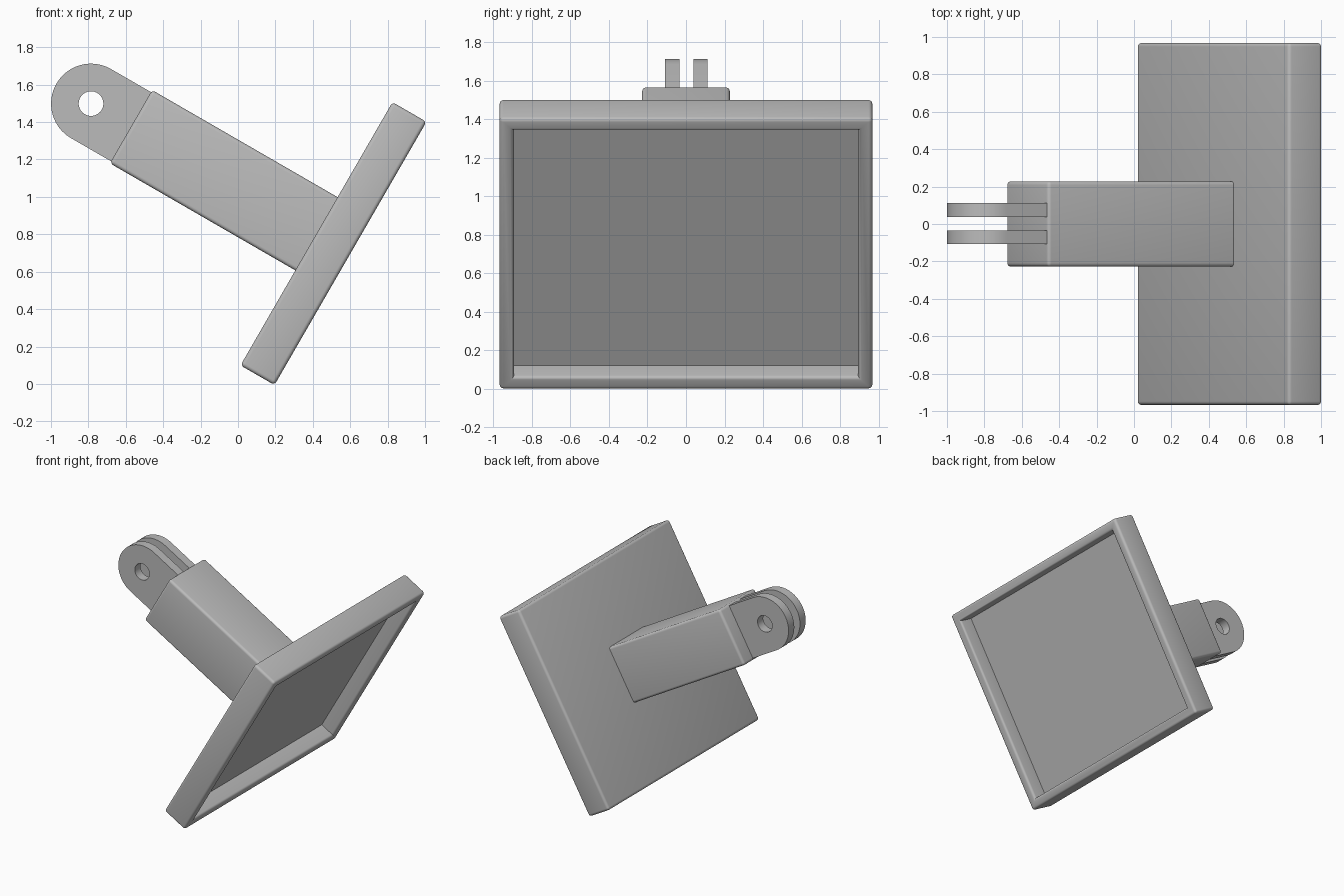
import bpy
import bmesh
import math

if "Cube" in bpy.data.objects:
    bpy.data.objects.remove(bpy.data.objects["Cube"], do_unlink=True)

TILT = math.radians(30)      # whole model leans about the y axis
AXIS_Z = 0.905               # height of the arm axis in the tilted frame
BEVEL = 0.02

grey = bpy.data.materials.new("plain_grey")
grey.use_nodes = True
colour = (0.5, 0.5, 0.5, 1)
grey.diffuse_color = colour
grey.node_tree.nodes["Principled BSDF"].inputs["Base Color"].default_value = colour


def finish(bm, name):
    """Turn a bmesh into a tilted, smooth-by-angle object."""
    bmesh.ops.recalc_face_normals(bm, faces=bm.faces[:])
    mesh = bpy.data.meshes.new(name)
    bm.to_mesh(mesh)
    bm.free()
    mesh.materials.append(grey)
    obj = bpy.data.objects.new(name, mesh)
    bpy.context.collection.objects.link(obj)
    obj.rotation_euler.y = TILT
    bpy.ops.object.select_all(action="DESELECT")
    obj.select_set(True)
    bpy.context.view_layer.objects.active = obj
    bpy.ops.object.shade_smooth_by_angle(angle=math.radians(30))
    return obj


def box(x0, x1, half_y, half_z):
    bm = bmesh.new()
    bmesh.ops.create_cube(bm, size=1)
    for v in bm.verts:
        v.co.x = x0 if v.co.x < 0 else x1
        v.co.y *= 2 * half_y
        v.co.z = AXIS_Z + v.co.z * 2 * half_z
    return bm


def round_edges(bm, edges):
    bmesh.ops.bevel(bm, geom=edges, offset=BEVEL, offset_type="OFFSET",
                    segments=4, profile=0.5, affect="EDGES", clamp_overlap=True)


# Rectangular head with a recessed front
bm = box(-0.038, 0.172, 0.968, 0.8125)
rounded = bm.edges[:]
front = max(bm.faces, key=lambda f: f.calc_center_median().x)
bmesh.ops.inset_region(bm, faces=[front], thickness=0.105)
rounded += front.edges[:]
floor = bmesh.ops.extrude_discrete_faces(bm, faces=[front])["faces"][0]
bmesh.ops.translate(bm, vec=(-0.122, 0, 0), verts=floor.verts[:])
rounded = [e for e in bm.edges if e in set(rounded)]
round_edges(bm, rounded)
finish(bm, "recessed_head")

# Square arm, left sharp where it meets the head
bm = box(-1.183, -0.03, 0.228, 0.226)
round_edges(bm, [e for e in bm.edges if min(v.co.x for v in e.verts) < -1])
finish(bm, "arm")


# Pair of round-ended lugs with a pin hole
def lug(name, y0, y1, pivot_x=-1.43, radius=0.2135, hole=0.066, steps=32):
    bm = bmesh.new()
    outer = [(pivot_x - radius * math.sin(math.pi * i / steps),
              AXIS_Z + radius * math.cos(math.pi * i / steps))
             for i in range(steps + 1)]
    outer += [(-1.15, AXIS_Z - radius), (-1.15, AXIS_Z + radius)]
    inner = [(pivot_x + hole * math.cos(math.tau * i / steps),
              AXIS_Z + hole * math.sin(math.tau * i / steps))
             for i in range(steps)]
    for loop in (outer, inner):
        verts = [bm.verts.new((x, y0, z)) for x, z in loop]
        for a, b in zip(verts, verts[1:] + verts[:1]):
            bm.edges.new((a, b))
    bmesh.ops.triangle_fill(bm, use_beauty=True, edges=bm.edges[:], normal=(0, -1, 0))
    side = bmesh.ops.extrude_face_region(bm, geom=bm.faces[:], use_keep_orig=True)
    moved = [g for g in side["geom"] if isinstance(g, bmesh.types.BMVert)]
    bmesh.ops.translate(bm, vec=(0, y1 - y0, 0), verts=moved)
    finish(bm, name)


lug("left_lug", 0.038, 0.111)
lug("right_lug", -0.108, -0.035)
